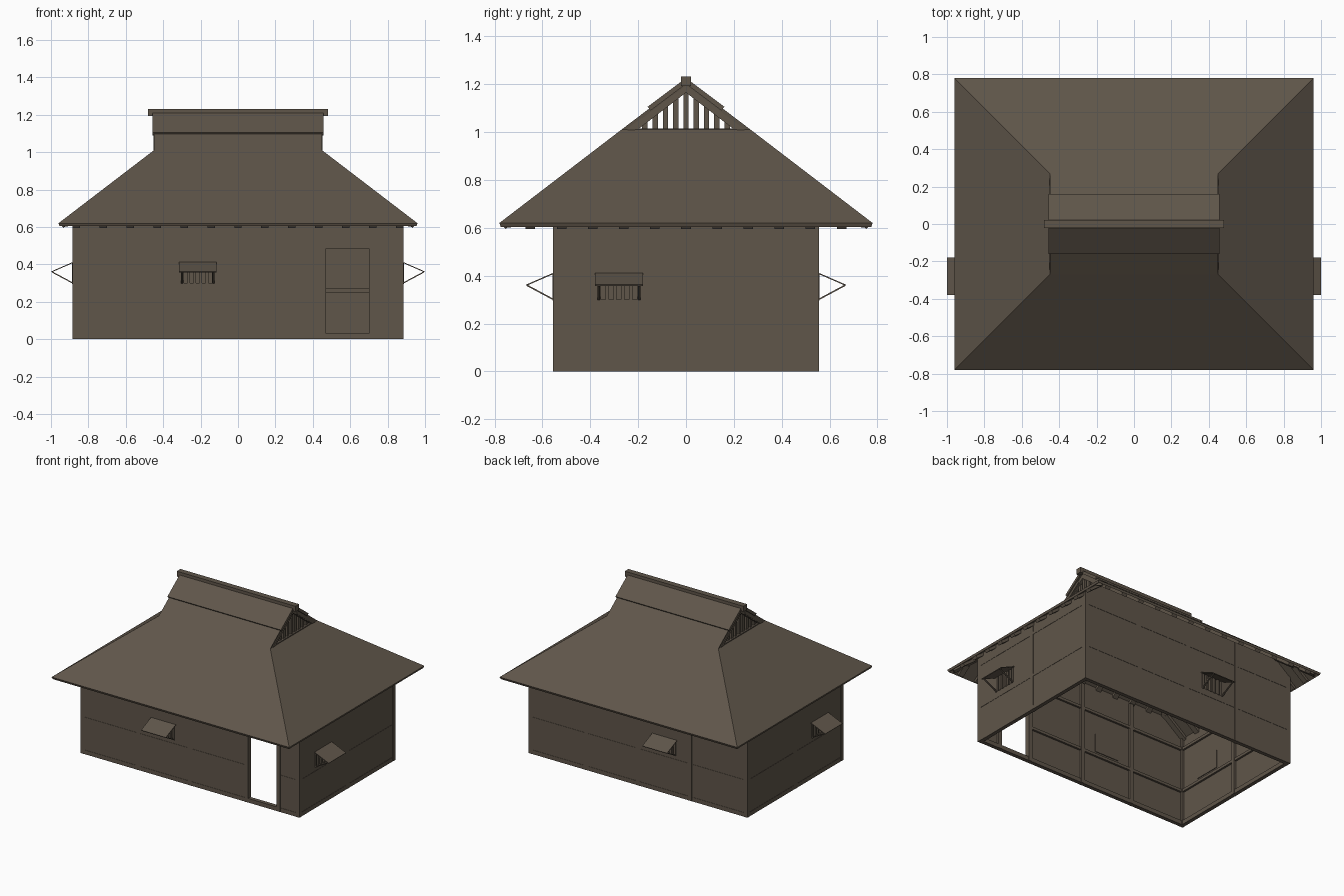
import bpy, bmesh, math
from mathutils import Vector, Matrix

if "Cube" in bpy.data.objects:
    bpy.data.objects.remove(bpy.data.objects["Cube"])

mat = bpy.data.materials.new("weathered_brown")
mat.diffuse_color = (0.115, 0.092, 0.068, 1)
mat.use_nodes = True
mat.node_tree.nodes["Principled BSDF"].inputs["Base Color"].default_value = mat.diffuse_color

SLOPE = 0.765
EX, EY, EZ = 0.96, 0.78, 0.62      # eave extents and height


def finish(name, bm, solid=None, offset=-1):
    me = bpy.data.meshes.new(name)
    bm.to_mesh(me)
    bm.free()
    me.materials.append(mat)
    ob = bpy.data.objects.new(name, me)
    bpy.context.collection.objects.link(ob)
    if solid:
        m = ob.modifiers.new("thickness", 'SOLIDIFY')
        m.thickness, m.offset, m.use_even_offset = solid, offset, True
    return ob


def box(bm, x0, x1, y0, y1, z0, z1):
    m = Matrix.Translation(((x0 + x1) / 2, (y0 + y1) / 2, (z0 + z1) / 2))
    s = Matrix.Diagonal((abs(x1 - x0), abs(y1 - y0), abs(z1 - z0), 1))
    bmesh.ops.create_cube(bm, size=1, matrix=m @ s)


def beam(bm, a, b, w, h):
    """Box from a to b, w wide sideways and h thick."""
    a, b = Vector(a), Vector(b)
    d = (b - a).normalized()
    side = d.cross(Vector((0, 0, 1))).normalized()
    up = side.cross(d)
    rot = Matrix((d, side, up)).transposed().to_4x4()
    m = Matrix.Translation((a + b) / 2) @ rot
    bmesh.ops.create_cube(bm, size=1, matrix=m @ Matrix.Diagonal(((b - a).length, w, h, 1)))


def sheet(bm, quads):
    """Upward-facing quads with shared corners."""
    for q in quads:
        f = bm.faces.new([bm.verts.new(p) for p in q])
        f.normal_update()
        if f.normal.z < 0:
            f.normal_flip()
    bmesh.ops.remove_doubles(bm, verts=bm.verts, dist=1e-5)


def wall_xy(axis, s, u, depth):
    """Point on a wall: u runs along it, depth is the distance from the centre."""
    return (u, s * depth) if axis == 'x' else (s * depth, u)


def wall_box(bm, axis, s, u0, u1, d0, d1, z0, z1):
    a, b = wall_xy(axis, s, u0, d0), wall_xy(axis, s, u1, d1)
    box(bm, a[0], b[0], a[1], b[1], z0, z1)


# Wall panels with window and door openings
WIN_X, WIN_Y, DOOR = (-0.305, -0.125), (-0.37, -0.19), (0.47, 0.70)
WZ0, WZ1 = 0.30, 0.41


def wall(name, axis, s, half, depth, holes, top):
    us = sorted({-half, half} | {u for h in holes for u in h[:2]}
                | ({-0.732, 0.732} if axis == 'x' else set()))
    zs = sorted({0.0, 9.0} | {z for h in holes for z in h[2:]})
    bm = bmesh.new()
    grid = [[bm.verts.new((*wall_xy(axis, s, u, depth), min(z, top(u)))) for z in zs] for u in us]
    for i in range(len(us) - 1):
        for j in range(len(zs) - 1):
            um, zm = (us[i] + us[i + 1]) / 2, (zs[j] + min(zs[j + 1], 0.6)) / 2
            if not any(a < um < b and c < zm < d for a, b, c, d in holes):
                bm.faces.new((grid[i][j], grid[i + 1][j], grid[i + 1][j + 1], grid[i][j + 1]))
    finish(name, bm, 0.012, 0)


long_top = lambda u: min(0.78, 0.67 + (0.876 - abs(u)) * SLOPE)
side_top = lambda u: 0.665
win_x, win_y = (*WIN_X, WZ0, WZ1), (*WIN_Y, WZ0, WZ1)
wall("front_wall", 'x', -1, 0.876, 0.546, [win_x, (*DOOR, 0.03, 0.485)], long_top)
wall("back_wall", 'x', 1, 0.876, 0.546, [win_x], long_top)
wall("left_wall", 'y', -1, 0.546, 0.876, [win_y], side_top)
wall("right_wall", 'y', 1, 0.546, 0.876, [win_y], side_top)

# Posts and rails, slightly proud outside and deeper inside
posts, rails = bmesh.new(), bmesh.new()
for sx in (-1, 1):
    for sy in (-1, 1):
        box(posts, sx * 0.853, sx * 0.885, sy * 0.523, sy * 0.555, 0, 0.665)
    wall_box(posts, 'y', sx, -0.015, 0.015, 0.853, 0.885, 0, 0.66)
for s in (-1, 1):
    for u in (-0.42, 0.0, 0.455 if s < 0 else 0.42):
        wall_box(posts, 'x', s, u - 0.015, u + 0.015, 0.523, 0.555, 0, 0.76)
wall_box(posts, 'x', -1, 0.70, 0.73, 0.523, 0.555, 0, 0.76)
for s in (-1, 1):
    for z0, z1 in ((0, 0.03), (0.25, 0.27), (0.57, 0.59)):
        wall_box(rails, 'y', s, -0.53, 0.53, 0.856, 0.884, z0, z1)
        spans = [(-0.86, 0.46), (0.71, 0.86)] if s < 0 and z0 == 0.25 else [(-0.86, 0.86)]
        for a, b in spans:
            wall_box(rails, 'x', s, a, b, 0.526, 0.554, z0, z1)
wall_box(rails, 'x', -1, 0.46, 0.71, 0.526, 0.554, 0.485, 0.51)
finish("wall_posts", posts)
finish("wall_rails", rails)

# Windows: back panel, bars, propped awning and its struts
panels, bars, awnings, struts = (bmesh.new() for _ in range(4))
for axis, (u0, u1), d in (('x', WIN_X, 0.555), ('y', WIN_Y, 0.885)):
    for s in (-1, 1):
        wall_box(panels, axis, s, u0 - 0.01, u1 + 0.01, d - 0.02, d - 0.015, WZ0 - 0.01, WZ1 + 0.01)
        n = 6
        for i in range(n):
            c = u0 + 0.008 + (u1 - u0 - 0.016) * i / (n - 1)
            wall_box(bars, axis, s, c - 0.007, c + 0.007, d - 0.015, d + 0.002, WZ0 - 0.004, WZ1)
        mid = (u0 + u1) / 2
        beam(awnings, (*wall_xy(axis, s, mid, d - 0.002), 0.41),
             (*wall_xy(axis, s, mid, d + 0.113), 0.36), 0.2, 0.005)
        for u in (u0 + 0.006, u1 - 0.006):
            beam(struts, (*wall_xy(axis, s, u, d - 0.002), 0.30),
                 (*wall_xy(axis, s, u, d + 0.108), 0.359), 0.01, 0.006)
finish("window_panels", panels)
finish("window_bars", bars)
finish("window_awnings", awnings)
finish("awning_struts", struts)

# Main hip-and-gable roof
GX, GY, GZ, RZ = 0.45, 0.27, 1.01, 1.215
bm = bmesh.new()
quads = []
for s in (-1, 1):
    quads.append([(-EX, s * EY, EZ), (EX, s * EY, EZ), (GX, s * GY, GZ), (-GX, s * GY, GZ)])
    quads.append([(-GX, s * GY, GZ), (GX, s * GY, GZ), (GX, 0, RZ), (-GX, 0, RZ)])
    quads.append([(s * EX, -EY, EZ), (s * EX, EY, EZ), (s * GX, GY, GZ), (s * GX, -GY, GZ)])
sheet(bm, quads)
finish("thatched_roof", bm, 0.016)

# Upper thatch layer and ridge beam
bm = bmesh.new()
sheet(bm, [[(-0.458, s * 0.16, 1.106), (0.458, s * 0.16, 1.106), (0.458, 0, 1.226), (-0.458, 0, 1.226)]
           for s in (-1, 1)])
finish("upper_thatch", bm, 0.02)
bm = bmesh.new()
box(bm, -0.48, 0.48, -0.021, 0.021, 1.193, 1.232)
finish("ridge_beam", bm)

# Gable boards and lattice
boards, lattice = bmesh.new(), bmesh.new()
for sx in (-1, 1):
    for sy in (-1, 1):
        prof = [(sy * 0.26, 1.008), (0, 1.205), (0, 1.165), (sy * 0.205, 1.008)]
        f = boards.faces.new([boards.verts.new((sx * 0.425, y, z)) for y, z in prof])
        r = bmesh.ops.extrude_face_region(boards, geom=[f])
        bmesh.ops.translate(boards, vec=(sx * 0.022, 0, 0),
                            verts=[v for v in r["geom"] if isinstance(v, bmesh.types.BMVert)])
    box(lattice, sx * 0.42, sx * 0.447, -0.26, 0.26, 0.992, 1.014)
    for i in range(-4, 5):
        y = i * 0.043
        box(lattice, sx * 0.42, sx * 0.436, y - 0.011, y + 0.011, 1.0, 1.185 - abs(y) * 0.76)
bmesh.ops.recalc_face_normals(boards, faces=boards.faces)
finish("gable_boards", boards)
finish("gable_lattice", lattice)

# Rafters under the roof, and hip rafters along the corners
bm = bmesh.new()
z_at = lambda d: EZ - 0.032 + d * SLOPE
for s in (-1, 1):
    for i in range(-6, 7):
        x = i * 0.144
        d = 0.74 if abs(x) < 0.44 else EX - abs(x) - 0.01
        beam(bm, (x, s * (EY - 0.02), z_at(0.02)), (x, s * (EY - d), z_at(d)), 0.04, 0.02)
    for i in range(-5, 6):
        y = i * 0.13
        d = min(0.49, EY - abs(y) - 0.01)
        beam(bm, (s * (EX - 0.02), y, z_at(0.02)), (s * (EX - d), y, z_at(d)), 0.04, 0.02)
    for t in (-1, 1):
        beam(bm, (s * (EX - 0.03), t * (EY - 0.03), z_at(0.03)),
             (s * (EX - 0.5), t * (EY - 0.5), z_at(0.5)), 0.04, 0.02)
finish("roof_rafters", bm)
